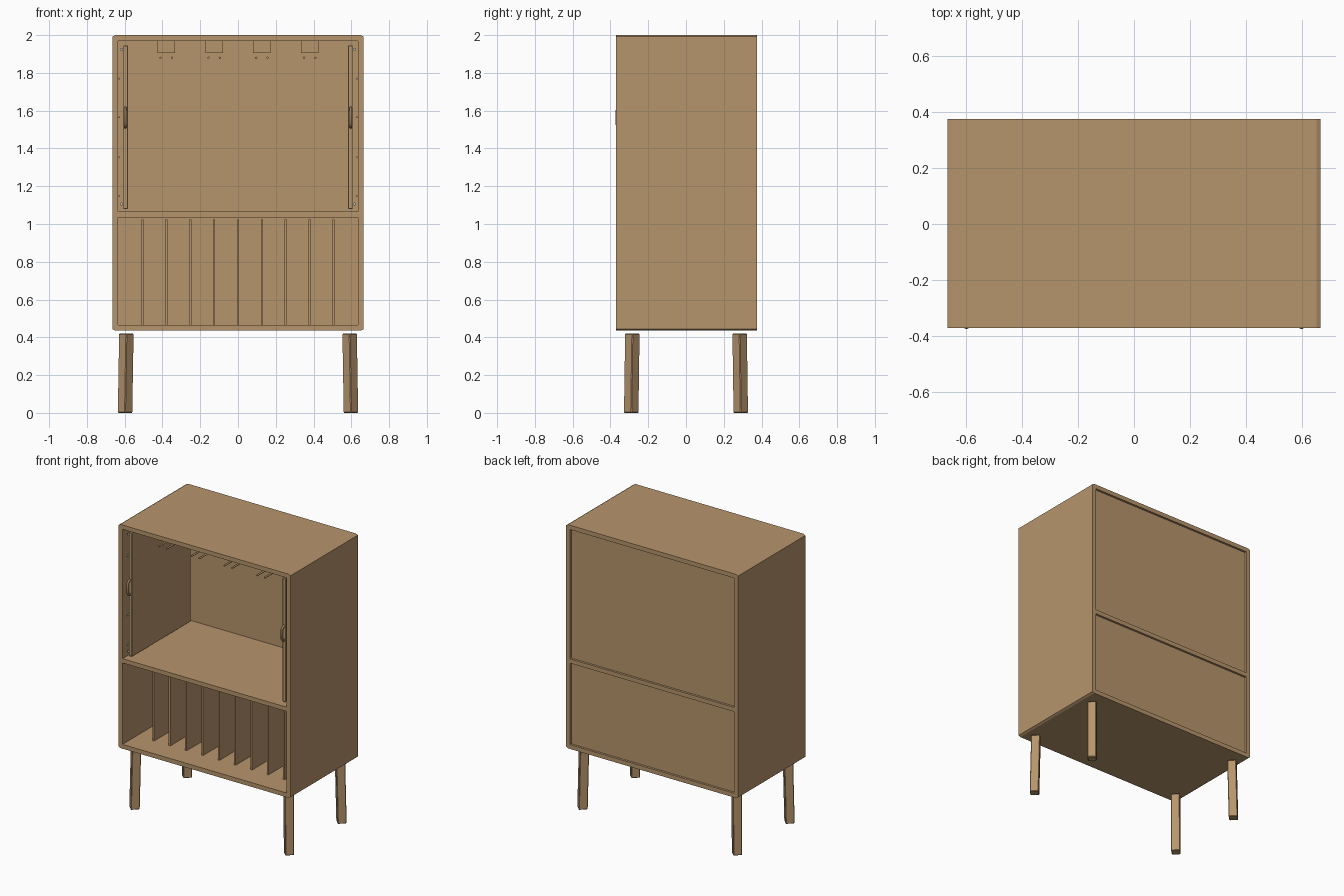
import bpy, bmesh, math
from mathutils import Matrix, Vector

if "Cube" in bpy.data.objects:
    bpy.data.objects.remove(bpy.data.objects["Cube"])


def material(name, col):
    m = bpy.data.materials.new(name)
    m.diffuse_color = (*col, 1)
    m.use_nodes = True
    m.node_tree.nodes["Principled BSDF"].inputs["Base Color"].default_value = m.diffuse_color
    return m


WOOD = material("oak", (0.47, 0.30, 0.15))
METAL = material("metal", (0.5, 0.5, 0.5))
DARK = material("dark_wood", (0.30, 0.19, 0.10))


def finish(name, bm, mat, bevel=0.0):
    bmesh.ops.recalc_face_normals(bm, faces=bm.faces)
    me = bpy.data.meshes.new(name)
    bm.to_mesh(me)
    bm.free()
    ob = bpy.data.objects.new(name, me)
    bpy.context.collection.objects.link(ob)
    me.materials.append(mat)
    if bevel:
        b = ob.modifiers.new("bevel", 'BEVEL')
        b.width = bevel
        b.segments = 1
    return ob


def box(name, x, y, z, mat=WOOD, bevel=0.0):
    bm = bmesh.new()
    lo, hi = Vector((x[0], y[0], z[0])), Vector((x[1], y[1], z[1]))
    size = Vector(abs(v) for v in hi - lo)
    bmesh.ops.create_cube(bm, size=1, matrix=Matrix.Translation((lo + hi) / 2) @ Matrix.Diagonal((*size, 1)))
    return finish(name, bm, mat, bevel)


def prism(name, pts, y0, y1, mat=WOOD):
    # x/z outline extruded along y
    bm = bmesh.new()
    f = bm.faces.new([bm.verts.new((x, y0, z)) for x, z in pts])
    ext = bmesh.ops.extrude_face_region(bm, geom=[f])
    vs = [g for g in ext["geom"] if isinstance(g, bmesh.types.BMVert)]
    bmesh.ops.translate(bm, verts=vs, vec=(0, y1 - y0, 0))
    return finish(name, bm, mat)


def rod(name, x, z, y0, y1, r, mat):
    bm = bmesh.new()
    mx = Matrix.Translation((x, (y0 + y1) / 2, z)) @ Matrix.Rotation(math.pi / 2, 4, 'X')
    bmesh.ops.create_cone(bm, cap_ends=True, segments=12, radius1=r, radius2=r, depth=y1 - y0, matrix=mx)
    for f in bm.faces:
        f.smooth = len(f.verts) == 4
    return finish(name, bm, mat)


F, B = -0.37, 0.375

# mitred outer carcass
prism("top_panel", [(-.65, 2), (.65, 2), (.635, 1.97), (-.635, 1.97)], F, B)
prism("bottom_panel", [(-.65, .435), (.65, .435), (.635, .465), (-.635, .465)], F, B)
side = [(.65, 2), (.665, 1.992), (.665, .443), (.65, .435), (.635, .465), (.635, 1.97)]
for s, n in ((-1, "left"), (1, "right")):
    prism(n + "_side_panel", [(s * x, z) for x, z in side], F, B)

# middle shelf and recessed back panels
box("middle_shelf", (-.635, .635), (F, B), (1.035, 1.065))
box("upper_back_panel", (-.635, .635), (.348, .36), (1.065, 1.97))
box("lower_back_panel", (-.635, .635), (.348, .36), (.465, 1.035))

# lower dividers
for i in range(9):
    x = (i - 4) * .1265
    box(f"divider_{i + 1}", (x - .006, x + .006), (-.215, .348), (.465, 1.025))

# stemware hangers under the top
for i in range(4):
    x = (i - 1.5) * .253
    box(f"hanger_block_{i + 1}", (x - .046, x + .046), (-.05, .05), (1.905, 1.97))
    for s in (-1, 1):
        rod(f"hanger_rod_{i + 1}", x + s * .03, 1.88, -.29, .348, .006, WOOD)

for s, n in ((-1, "left"), (1, "right")):
    # door slid back into its side pocket
    box(n + "_door", (s * .583, s * .607), (-.34, .31), (1.08, 1.945), bevel=.002)
    # bowed handle on the door edge
    cu = bpy.data.curves.new(n + "_handle", 'CURVE')
    cu.dimensions = '3D'
    cu.bevel_depth = .008
    cu.bevel_resolution = 3
    cu.use_fill_caps = True
    path = [(-.335, 1.513), (-.357, 1.516), (-.367, 1.53), (-.367, 1.597), (-.357, 1.611), (-.335, 1.614)]
    sp = cu.splines.new('POLY')
    sp.points.add(len(path) - 1)
    for p, (y, z) in zip(sp.points, path):
        p.co = (s * .597, y, z, 1)
    cu.materials.append(DARK)
    bpy.context.collection.objects.link(bpy.data.objects.new(n + "_handle", cu))
    # door runners and small pegs in the pocket
    for z in (1.105, 1.925):
        rod(n + "_runner", s * .617, z, -.33, .3, .008, METAL)
    for z in (1.147, 1.353, 1.565, 1.77):
        rod(n + "_peg", s * .629, z, -.33, -.31, .005, METAL)

# splayed legs, square section turned 45 degrees
for sx, nx in ((-1, "left"), (1, "right")):
    for sy, ny in ((-1, "front"), (1, "back")):
        bm = bmesh.new()
        bmesh.ops.create_cone(bm, cap_ends=True, segments=4, radius1=.041, radius2=.041, depth=.42,
                              matrix=Matrix.Translation((0, 0, .21)))
        # make sure the corners point along x and y
        for v in bm.verts:
            if abs(abs(v.co.x) - abs(v.co.y)) < .01:
                v.co = Matrix.Rotation(math.pi / 4, 3, 'Z') @ v.co
            top = v.co.z / .42
            v.co.x += sx * (.598 - .007 * top)
            v.co.y += sy * (.29 - .006 * top)
        finish(f"{ny}_{nx}_leg", bm, WOOD, .004)
